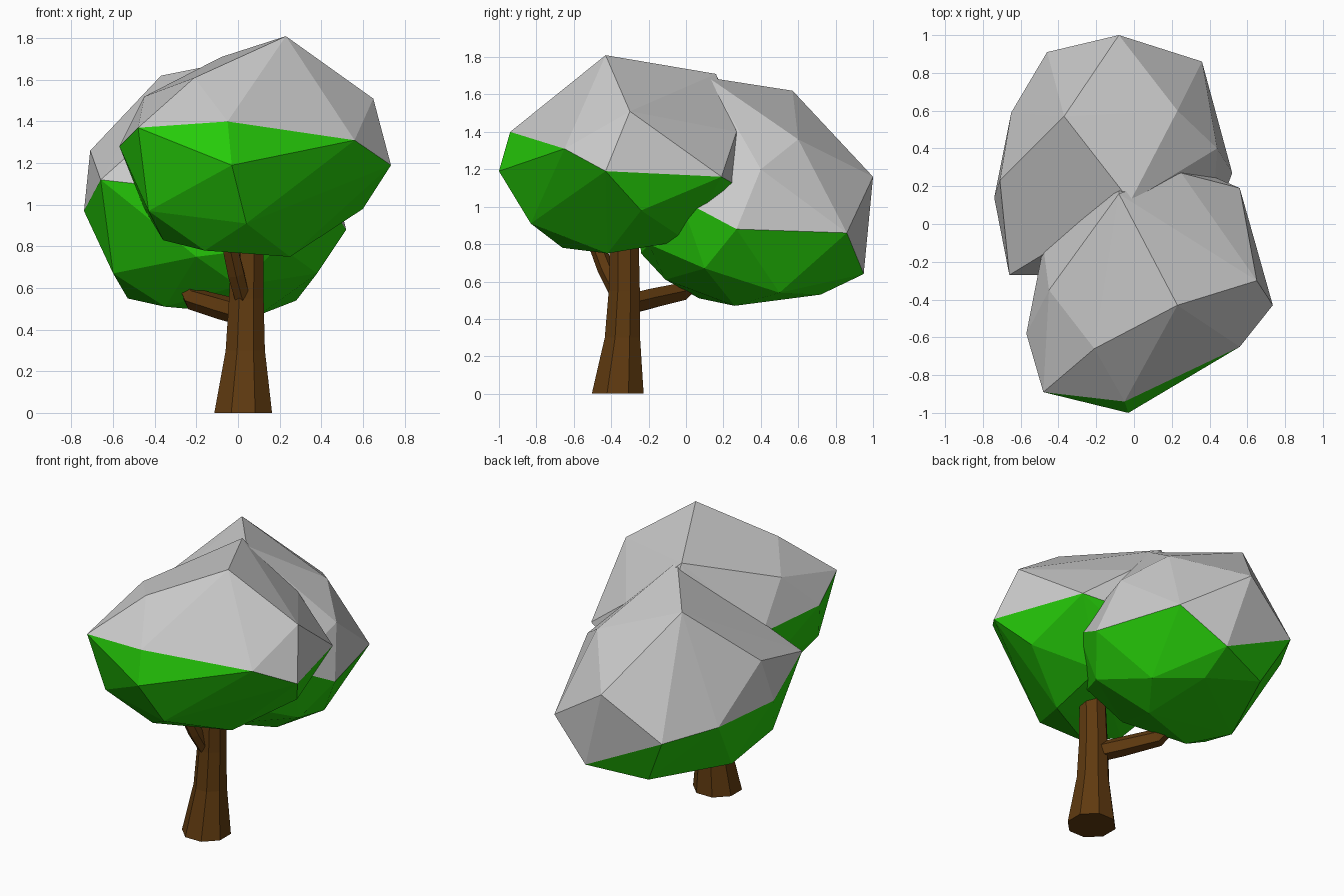
import bpy, bmesh
from math import cos, sin, tau
from mathutils import Vector

if "Cube" in bpy.data.objects:
    bpy.data.objects.remove(bpy.data.objects["Cube"])


def material(name, rgb):
    m = bpy.data.materials.new(name)
    m.diffuse_color = (*rgb, 1)
    m.use_nodes = True
    m.node_tree.nodes["Principled BSDF"].inputs["Base Color"].default_value = m.diffuse_color
    return m


GREEN = material("leaf_green", (0.02, 0.62, 0.003))
BROWN = material("bark_brown", (0.115, 0.042, 0.005))


def add_object(name, verts, faces, mat=None):
    me = bpy.data.meshes.new(name)
    me.from_pydata(verts, [], faces)
    if mat:
        me.materials.append(mat)
    ob = bpy.data.objects.new(name, me)
    bpy.context.collection.objects.link(ob)
    return ob


def crown(name, snow_pts, leaf_pts):
    """Faceted hull; faces touching only snow points become the snow cap."""
    bm = bmesh.new()
    snow = {bm.verts.new(p) for p in snow_pts}
    for p in leaf_pts:
        bm.verts.new(p)
    bmesh.ops.convex_hull(bm, input=bm.verts[:])
    bmesh.ops.recalc_face_normals(bm, faces=bm.faces[:])
    bm.verts.index_update()
    co = [v.co.copy() for v in bm.verts]
    parts = {True: [], False: []}
    for f in bm.faces:
        parts[all(v in snow for v in f.verts)].append([v.index for v in f.verts])
    for is_snow, faces in parts.items():
        used = sorted({i for f in faces for i in f})
        remap = {old: new for new, old in enumerate(used)}
        add_object(name + ("_snow" if is_snow else "_leaves"),
                   [co[i] for i in used],
                   [[remap[i] for i in f] for f in faces],
                   None if is_snow else GREEN)
    bm.free()


def limb(name, path, sides, flat=False):
    """Loft rings along (x, y, z, radius) stations."""
    verts, faces = [], []
    pts = [Vector(p[:3]) for p in path]
    for i, p in enumerate(path):
        d = pts[min(i + 1, len(pts) - 1)] - pts[max(i - 1, 0)]
        q = Vector((0, 0, 1)).rotation_difference(Vector((0, 0, 1)) if flat else d)
        for k in range(sides):
            a = tau * (k + 0.5) / sides
            verts.append(pts[i] + q @ Vector((cos(a), sin(a), 0)) * p[3])
    for i in range(len(path) - 1):
        for k in range(sides):
            a, b = i * sides + k, i * sides + (k + 1) % sides
            faces.append((a, b, b + sides, a + sides))
    faces.append(tuple(reversed(range(sides))))
    faces.append(tuple(range(len(verts) - sides, len(verts))))
    add_object(name, verts, faces, BROWN)


# Taller front crown
crown("front_crown",
      [(0.23, -0.43, 1.81), (0.65, -0.30, 1.51), (0.735, -0.43, 1.19),
       (0.56, -0.65, 1.31), (-0.05, -0.94, 1.40), (-0.48, -0.89, 1.37),
       (-0.57, -0.58, 1.28), (-0.21, -0.66, 1.61), (-0.08, 0.16, 1.71),
       (-0.45, -0.35, 1.52), (-0.48, -0.12, 1.25), (0.56, 0.19, 1.16),
       (0.25, 0.27, 1.40), (0.40, 0.26, 1.12), (-0.05, 0.34, 1.30),
       (-0.28, 0.16, 1.25)],
      [(-0.03, -1.0, 1.19), (-0.43, -0.77, 0.97), (-0.36, -0.55, 0.83),
       (-0.16, -0.66, 0.78), (0.04, -0.83, 0.91), (0.37, -0.47, 0.90),
       (0.25, -0.42, 0.75), (0.60, -0.24, 0.98), (0.28, 0.0, 0.82),
       (0.32, 0.22, 1.02), (-0.3, 0.1, 0.98), (-0.45, -0.2, 0.98)])

# Lower rear crown
crown("rear_crown",
      [(-0.37, 0.57, 1.62), (-0.02, 0.12, 1.69), (-0.08, 1.0, 1.16),
       (0.36, 0.86, 0.86), (0.52, 0.27, 0.88), (0.44, 0.40, 1.20),
       (0.23, 0.60, 1.36), (0.07, 0.95, 0.64), (-0.46, 0.91, 0.90),
       (-0.65, 0.59, 0.94), (-0.74, 0.14, 0.97), (-0.71, 0.23, 1.26),
       (-0.66, -0.27, 1.12), (-0.3, -0.27, 1.08), (0.41, -0.03, 1.04)],
      [(-0.60, -0.05, 0.67), (-0.53, 0.28, 0.55), (-0.30, 0.82, 0.59),
       (-0.35, 0.07, 0.51), (0.10, 0.26, 0.47), (0.05, 0.72, 0.53),
       (0.28, 0.50, 0.54), (0.38, 0.10, 0.67), (0.0, -0.11, 0.61),
       (-0.2, -0.24, 0.75), (0.2, -0.2, 0.80)])

# Trunk and two side branches
limb("trunk", [(0.025, -0.365, 0, 0.15), (0.035, -0.34, 0.3, 0.102),
               (0.04, -0.33, 0.55, 0.09), (0.05, -0.33, 0.95, 0.08)], 8, True)
limb("rear_branch", [(0.02, -0.30, 0.48, 0.06), (-0.07, -0.20, 0.505, 0.06),
                     (-0.21, -0.03, 0.545, 0.055), (-0.25, 0.05, 0.62, 0.045)], 6)
limb("front_branch", [(0.03, -0.36, 0.52, 0.04), (-0.01, -0.43, 0.67, 0.045),
                      (-0.05, -0.50, 0.85, 0.04)], 6)
